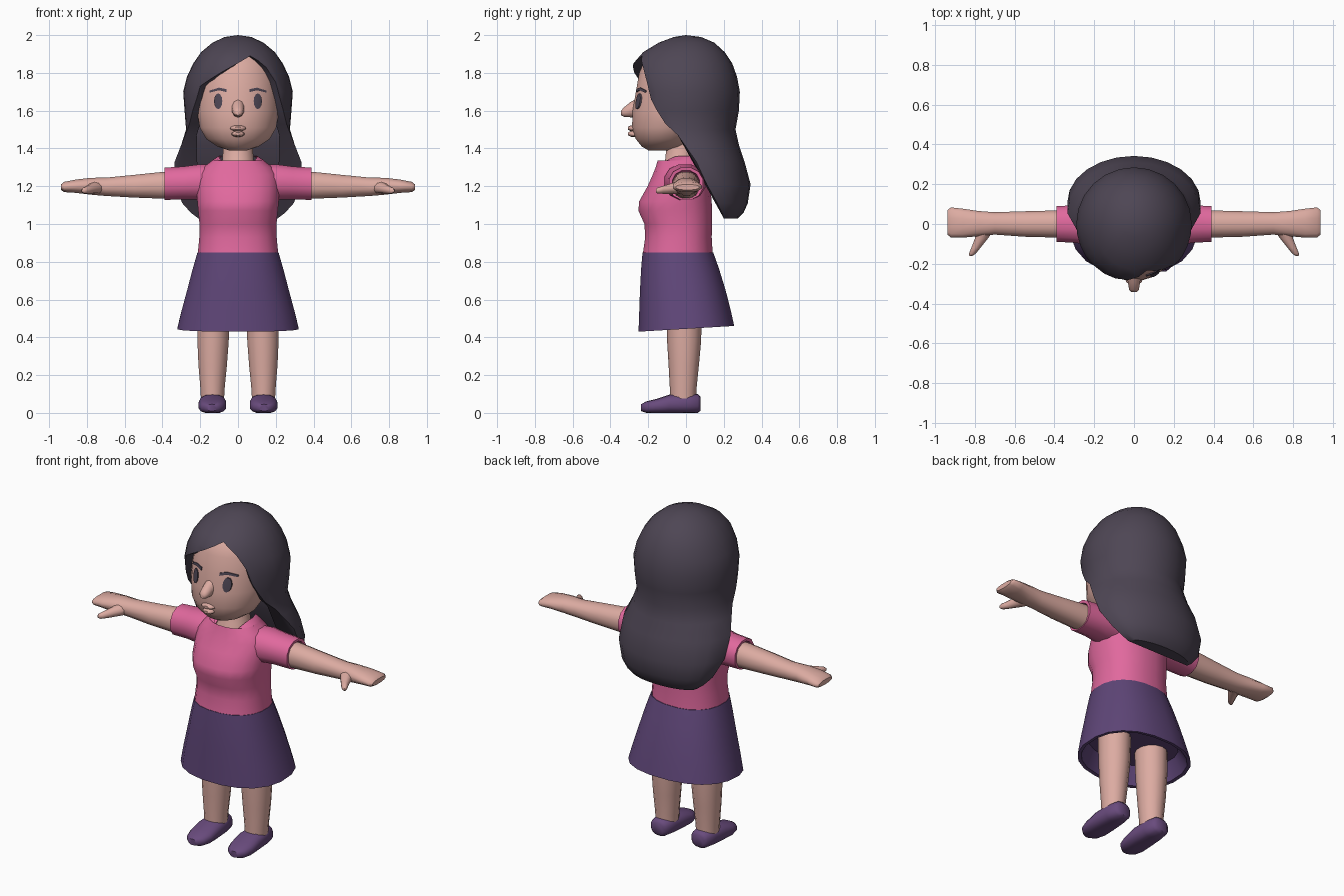
import bpy, bmesh, math

if "Cube" in bpy.data.objects:
    bpy.data.objects.remove(bpy.data.objects["Cube"])

def material(name, rgb):
    m = bpy.data.materials.new(name)
    m.diffuse_color = (*rgb, 1)
    m.use_nodes = True
    m.node_tree.nodes["Principled BSDF"].inputs["Base Color"].default_value = m.diffuse_color
    return m

SKIN = material("skin", (0.72, 0.41, 0.36))
PINK = material("pink_cloth", (0.75, 0.14, 0.34))
SKIRT = material("purple_cloth", (0.114, 0.061, 0.188))
DARK = material("dark_hair", (0.076, 0.061, 0.089))
SHOE = material("shoe_purple", (0.141, 0.07, 0.205))

def finish(name, bm, mat, angle=50):
    me = bpy.data.meshes.new(name)
    bm.to_mesh(me)
    bm.free()
    me.materials.append(mat)
    for p in me.polygons:
        p.use_smooth = True
    me.set_sharp_from_angle(angle=math.radians(angle))
    ob = bpy.data.objects.new(name, me)
    bpy.context.collection.objects.link(ob)
    return ob

def power(c, e):
    return math.copysign(abs(c) ** (2 / e), c)

def loft(name, axis, rings, mat, seg=16, e=2.0, adjust=None, caps=(True, True), mirror=1):
    """Skin superellipse rings (pos, c1, c2, r1, r2) set along an axis."""
    bm = bmesh.new()
    loops = []
    for i, (pos, c1, c2, r1, r2) in enumerate(rings):
        loop = []
        for s in range(seg):
            a = 2 * math.pi * (s + 0.5) / seg
            u, v = c1 + r1 * power(math.cos(a), e), c2 + r2 * power(math.sin(a), e)
            p = {"x": (pos, u, v), "y": (u, pos, v), "z": (u, v, pos)}[axis]
            if adjust:
                p = adjust(i, a, p)
            loop.append(bm.verts.new((p[0] * mirror, p[1], p[2])))
        loops.append(loop)
    for a, b in zip(loops, loops[1:]):
        for s in range(seg):
            t = (s + 1) % seg
            bm.faces.new((a[s], a[t], b[t], b[s]))
    if caps[0]:
        bm.faces.new(loops[0])
    if caps[1]:
        bm.faces.new(loops[-1])
    bmesh.ops.recalc_face_normals(bm, faces=bm.faces)
    return finish(name, bm, mat)

def upright(rows):
    """(z, half width, front y, back y) -> loft rings."""
    return [(z, 0, (f + b) / 2, w, (b - f) / 2) for z, w, f, b in rows]

def interp(table, z):
    """Linear lookup in a table sorted by rising z."""
    if z <= table[0][0]:
        return table[0][1:]
    for a, b in zip(table, table[1:]):
        if z <= b[0]:
            t = (z - a[0]) / (b[0] - a[0])
            return [p + (q - p) * t for p, q in zip(a[1:], b[1:])]
    return table[-1][1:]

# Head and neck
HEAD = [(1.39, .05, -.20, -.08), (1.41, .11, -.235, -.01), (1.45, .17, -.268, .05),
        (1.51, .205, -.288, .1), (1.6, .22, -.285, .14), (1.7, .22, -.268, .15),
        (1.8, .21, -.25, .15), (1.88, .18, -.215, .13), (1.93, .11, -.14, .08)]
loft("head", "z", upright(HEAD), SKIN, seg=20)
loft("neck", "z", upright([(1.2, .14, -.15, .08), (1.29, .105, -.142, .07),
                           (1.34, .085, -.112, .055), (1.45, .075, -.10, .05)]), SKIN)

# Nose and lips
loft("nose", "y", [(-.25, 0, 1.615, .038, .055), (-.295, 0, 1.605, .032, .04),
                   (-.33, 0, 1.592, .026, .024), (-.343, 0, 1.588, .014, .013)], SKIN, seg=10)
for name, z, w in (("upper_lip", 1.507, .048), ("lower_lip", 1.477, .038)):
    loft(name, "y", [(-.26, 0, z, w, .018), (-.292, 0, z, w * .85, .015),
                     (-.306, 0, z, w * .4, .008)], SKIN, seg=10)

# Eyes and brows: thin patches lying on the face
def face_y(x, z):
    w, f, b = interp(HEAD, z)
    return (f + b) / 2 - (b - f) / 2 * math.sqrt(max(0, 1 - (x / w) ** 2))

def patch(name, outline, centre, mat):
    bm = bmesh.new()
    lift = lambda x, z, d: bm.verts.new((x, face_y(x, z) - d, z))
    mid = lift(*centre, .008)
    edge = [lift(x, z, .005) for x, z in outline]
    base = [lift(x, z, -.004) for x, z in outline]
    n = len(edge)
    for i in range(n):
        j = (i + 1) % n
        bm.faces.new((mid, edge[i], edge[j]))
        bm.faces.new((edge[i], base[i], base[j], edge[j]))
    bmesh.ops.recalc_face_normals(bm, faces=bm.faces)
    finish(name, bm, mat)

for side, s in (("left", 1), ("right", -1)):
    ring = [2 * math.pi * i / 12 for i in range(12)]
    patch(side + "_eye", [(s * (.105 + .022 * math.cos(a)), 1.65 + .042 * math.sin(a)) for a in ring],
          (s * .105, 1.65), DARK)
    brow = [(.06, 1.698), (.10, 1.708), (.15, 1.696), (.152, 1.706), (.10, 1.722), (.06, 1.714)]
    patch(side + "_brow", [(s * x, z) for x, z in brow], (s * .1, 1.715), DARK)

# Hair: a shell around z; columns are (angle from front, hem height)
HEM = [(-90, 1.03), (-80, 1.47), (-68, 1.53), (-58, 1.60), (-50, 1.66), (-45, 1.73), (-33, 1.765),
       (-21, 1.80), (-7, 1.835), (6, 1.865), (18, 1.89), (28, 1.865), (37, 1.83), (46, 1.75),
       (51, 1.66), (58, 1.60), (68, 1.53), (80, 1.47), (90, 1.03)]
COLS = HEM + [(a, 1.025) for a in range(105, 270, 15)]
# z, half width, front radius, back y, centre y
HAIR = [(1.03, .21, .3, .275, .2), (1.06, .25, .3, .305, .19), (1.11, .295, .3, .327, .165),
        (1.21, .335, .3, .342, .11), (1.33, .335, .3, .31, .055), (1.42, .30, .29, .28, .02),
        (1.5, .275, .29, .262, 0), (1.6, .283, .29, .28, 0), (1.7, .29, .297, .285, 0),
        (1.78, .27, .298, .27, 0), (1.85, .237, .28, .245, 0), (1.91, .195, .228, .205, 0),
        (1.96, .135, .145, .15, 0), (1.99, .07, .065, .08, 0), (2.0, 0, 0, 0, 0)]

def hair_point(phi, z):
    w, f, b, cy = interp(HAIR, z)
    c = math.cos(math.radians(phi))
    return (w * math.sin(math.radians(phi)), cy - (f if c > 0 else b - cy) * c, z)

levels = [r[0] for r in reversed(HAIR)]
bm = bmesh.new()
grid = []
for phi, hem in COLS:
    pts = [hair_point(phi, max(z, hem)) for z in levels]
    x, y, z = pts[-1]
    # the rim turns inward to the head, or to the flat inner side at the back
    pts.append((x * .78, y * .78, z) if abs(phi) < 85 else (x, interp(HAIR, hem)[3], z))
    grid.append([bm.verts.new(p) for p in pts])
for k, a in enumerate(grid):
    b = grid[(k + 1) % len(grid)]
    for i in range(len(a) - 1):
        bm.faces.new((a[i], a[i + 1], b[i + 1], b[i]))
bmesh.ops.remove_doubles(bm, verts=bm.verts, dist=.0005)
bmesh.ops.recalc_face_normals(bm, faces=bm.faces)
inner = [[bm.verts.new(hair_point(p, z)) for p in (-90, 90)] for z in levels[4:]]
for (l0, r0), (l1, r1) in zip(inner, inner[1:]):
    bm.faces.new((l0, l1, r1, r0))
finish("hair", bm, DARK, 45)

# Shirt: the last ring dips in front for the neckline
def neckline(i, a, p):
    dip = (0, .02, .07)[max(0, i - 8)] if i >= 8 else 0
    return (p[0], p[1], p[2] - dip * max(0, -math.sin(a)) ** 2)

loft("shirt", "z", upright([
    (.845, .215, -.23, .143), (.93, .207, -.218, .138), (1.0, .206, -.222, .14),
    (1.07, .213, -.254, .14), (1.12, .218, -.25, .138), (1.2, .222, -.205, .13),
    (1.26, .215, -.178, .12), (1.3, .185, -.162, .112), (1.335, .14, -.152, .1),
    (1.337, .139, -.151, .1), (1.36, .105, -.143, .08)]),
    PINK, seg=20, e=2.3, adjust=neckline, caps=(True, False))

# Skirt: outside, hem, and hollow underside; hem is a little higher at the back
def hem_tilt(i, a, p):
    return (p[0], p[1], p[2] + (.06 * p[1] if i in (4, 5) else 0))

loft("skirt", "z", upright([
    (.85, .217, -.232, .146), (.76, .243, -.24, .178), (.65, .272, -.246, .212),
    (.54, .302, -.25, .24), (.445, .325, -.254, .258), (.447, .305, -.236, .24),
    (.54, .26, -.2, .19)]), SKIRT, seg=20, e=2.3, adjust=hem_tilt)

# Arms, hands, legs and shoes, one set for each side
def on_ground(i, a, p):
    return (p[0], p[1], max(0, p[2]))

for side, s in (("left", 1), ("right", -1)):
    loft(side + "_sleeve", "x", [
        (.1, -.01, 1.215, .10, .10), (.2, -.005, 1.222, .112, .097), (.29, 0, 1.217, .098, .09),
        (.39, 0, 1.213, .092, .088), (.388, 0, 1.21, .075, .075), (.36, 0, 1.21, .07, .07)],
        PINK, seg=12, e=2.2, mirror=s)
    loft(side + "_arm", "x", [
        (.3, 0, 1.205, .074, .075), (.4, 0, 1.205, .07, .073), (.55, 0, 1.2, .066, .062),
        (.7, .003, 1.197, .058, .05), (.78, .002, 1.2, .065, .046), (.86, .004, 1.2, .075, .036),
        (.92, .008, 1.196, .078, .028), (.937, .008, 1.195, .064, .015)],
        SKIN, seg=12, e=2.2, mirror=s)
    loft(side + "_thumb", "y", [
        (-.02, .745, 1.195, .05, .036), (-.075, .768, 1.188, .034, .028),
        (-.12, .795, 1.181, .024, .021), (-.15, .813, 1.177, .018, .016),
        (-.16, .82, 1.176, .008, .008)], SKIN, seg=10, mirror=s)
    loft(side + "_leg", "z", [
        (.05, .135, -.015, .062, .068), (.12, .135, -.015, .065, .07), (.25, .134, -.012, .077, .08),
        (.38, .132, -.01, .085, .09), (.6, .13, -.01, .09, .095)], SKIN, seg=14, mirror=s)
    loft(side + "_shoe", "y", [
        (.078, .135, .048, .035, .036), (.062, .135, .05, .056, .05), (0, .135, .05, .068, .053),
        (-.09, .135, .046, .074, .05), (-.16, .136, .035, .074, .038),
        (-.21, .137, .03, .058, .031), (-.238, .138, .028, .026, .018)],
        SHOE, seg=14, e=2.5, adjust=on_ground, mirror=s)
